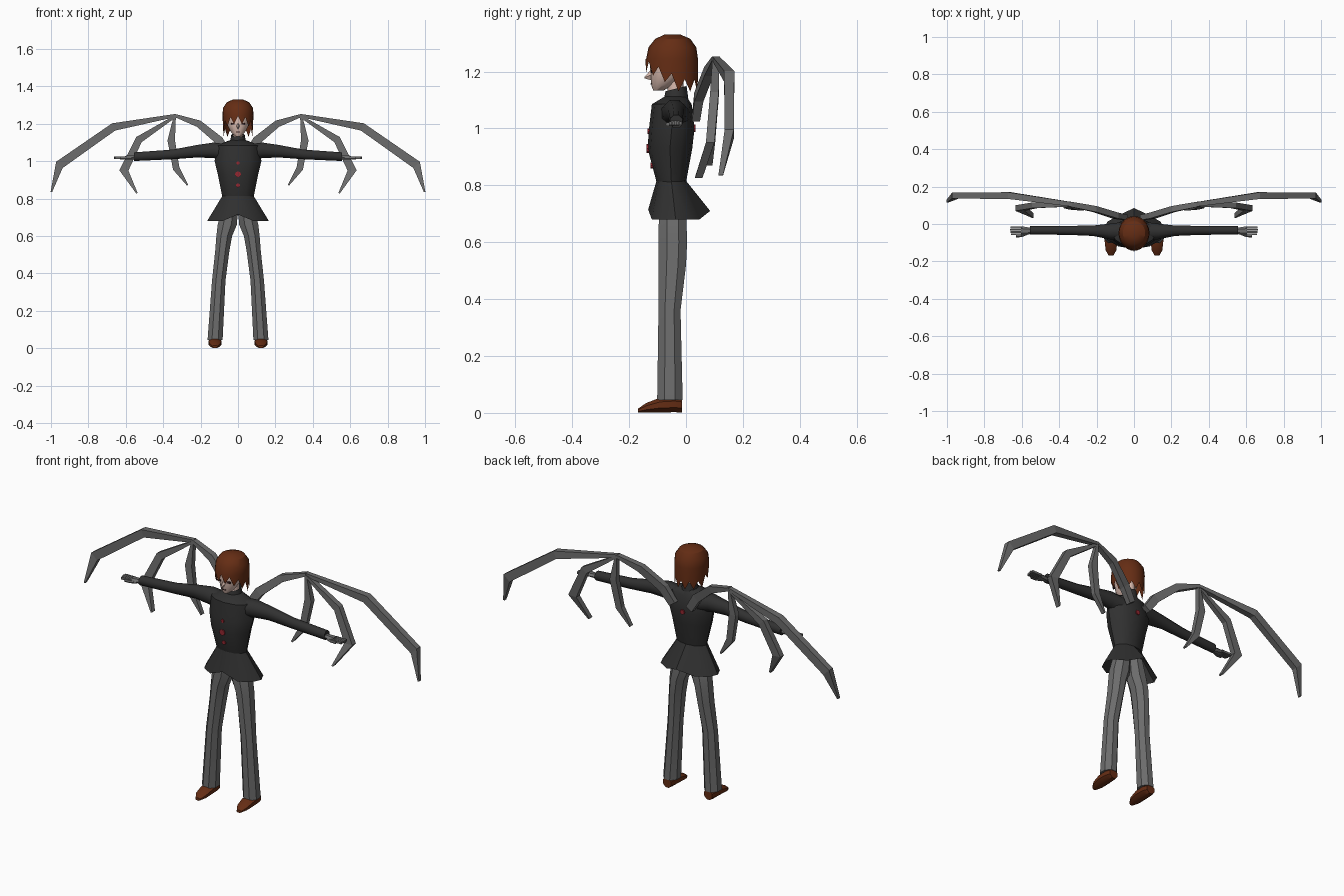
import bpy, bmesh, math
from mathutils import Vector

if "Cube" in bpy.data.objects:
    bpy.data.objects.remove(bpy.data.objects["Cube"])


def material(name, r, g, b):
    m = bpy.data.materials.new(name)
    m.diffuse_color = (r, g, b, 1)
    m.use_nodes = True
    m.node_tree.nodes["Principled BSDF"].inputs["Base Color"].default_value = m.diffuse_color
    return m


COAT = material("coat black", 0.03, 0.03, 0.03)
GREY = material("cloth grey", 0.15, 0.15, 0.15)
BROWN = material("russet brown", 0.13, 0.026, 0.007)
SKIN = material("pale skin", 0.70, 0.50, 0.43)
RED = material("button red", 0.30, 0.02, 0.03)
DARK = material("eye dark", 0.04, 0.015, 0.015)


def finish(name, bm, mat, mirror=False, smooth=0):
    bmesh.ops.recalc_face_normals(bm, faces=bm.faces)
    me = bpy.data.meshes.new(name)
    bm.to_mesh(me)
    bm.free()
    me.materials.append(mat)
    ob = bpy.data.objects.new(name, me)
    bpy.context.collection.objects.link(ob)
    if mirror:
        ob.modifiers.new("mirror", 'MIRROR')
    if smooth:
        bpy.ops.object.select_all(action='DESELECT')
        ob.select_set(True)
        bpy.context.view_layer.objects.active = ob
        bpy.ops.object.shade_smooth_by_angle(angle=math.radians(smooth))
    return ob


def loft(name, rings, mat, mirror=False, smooth=0, caps=(True, True)):
    bm = bmesh.new()
    vs = [[bm.verts.new(p) for p in r] for r in rings]
    n = len(vs[0])
    for a, b in zip(vs, vs[1:]):
        for i in range(n):
            bm.faces.new((a[i], a[(i + 1) % n], b[(i + 1) % n], b[i]))
    if caps[0]:
        bm.faces.new(vs[0])
    if caps[1]:
        bm.faces.new(vs[-1])
    return finish(name, bm, mat, mirror, smooth)


def ring(axis, pos, a0, a1, b0, b1, n=12, off=0.0):
    """Ellipse spanning a0..a1, b0..b1 in the plane across the given axis."""
    out = []
    for i in range(n):
        t = 2 * math.pi * (i + off) / n
        a = (a0 + a1) / 2 + (a1 - a0) / 2 * math.cos(t)
        b = (b0 + b1) / 2 + (b1 - b0) / 2 * math.sin(t)
        out.append({'x': (pos, a, b), 'y': (a, pos, b), 'z': (a, b, pos)}[axis])
    return out


def box(name, c, s, mat, mirror=False):
    bm = bmesh.new()
    bmesh.ops.create_cube(bm, size=1)
    for v in bm.verts:
        v.co = Vector(c) + Vector([v.co[k] * s[k] for k in range(3)])
    return finish(name, bm, mat, mirror)


def blade(name, pts, mat):
    """Square-section bar through (x, y, z, half width, half depth) points, mirrored."""
    rings = []
    for i, (x, y, z, w, d) in enumerate(pts):
        p, q = pts[max(i - 1, 0)], pts[min(i + 1, len(pts) - 1)]
        t = Vector((q[0] - p[0], 0, q[2] - p[2])).normalized()
        n, dy, c = Vector((-t.z, 0, t.x)) * w, Vector((0, d, 0)), Vector((x, y, z))
        rings.append([c + n + dy, c + n - dy, c - n - dy, c - n + dy])
    return loft(name, rings, mat, mirror=True)


# Coat body
loft("coat_body", [ring('z', z, -w, w, y0, y1) for z, w, y0, y1 in (
    (1.115, .035, -.07, .0), (1.085, .115, -.12, .02), (1.0, .125, -.13, .03),
    (.93, .108, -.135, .022), (.81, .084, -.103, .0))], COAT, smooth=40)

# Flared coat skirt with a front notch and a raised back point
hem = []
for i, (x, y, z) in enumerate(ring('z', .68, -.165, .165, -.133, .06)):
    if i == 9:
        z = .715
    if i == 3:
        y, z = .085, .71
    hem.append((x, y, z))
loft("coat_skirt", [ring('z', .815, -.083, .083, -.104, .001), hem], COAT,
     smooth=40, caps=(True, False))

# Collar, higher at the back
top = [(x, y, 1.14 + .25 * (y + .035)) for x, y, z in ring('z', 0, -.036, .036, -.072, .002)]
loft("collar", [ring('z', 1.09, -.045, .045, -.08, .01), top], COAT, smooth=40, caps=(False, False))
loft("neck", [ring('z', z, -.028, .028, -.065, -.008) for z in (1.09, 1.2)], SKIN, smooth=40)

# Sleeves
loft("sleeve", [ring('x', x, y - ry, y + ry, z - rz, z + rz, 8, .5) for x, y, ry, z, rz in (
    (.06, -.04, .055, 1.045, .05), (.13, -.04, .045, 1.058, .045),
    (.22, -.036, .03, 1.053, .036), (.35, -.034, .026, 1.036, .028),
    (.555, -.034, .024, 1.024, .025))], COAT, True, 50)

# Hands
loft("palm", [ring('x', x, -.037 - w, -.037 + w, 1.02 - h, 1.02 + h, 6) for x, w, h in (
    (.54, .014, .012), (.57, .02, .012), (.605, .025, .01))], GREY, True)
for k in range(4):
    y = -.019 - .012 * k
    box("finger", (.633 - .003 * abs(k - 1), y, 1.018), (.062, .010, .012), GREY, True)
loft("thumb", [ring('x', x, y - .008, y + .008, 1.008, 1.022, 6) for x, y in (
    (.57, -.05), (.60, -.062), (.63, -.064))], GREY, True)

# Trousers
loft("trouser_leg", [ring('z', z, a, b, y0, y1, 8, .5) for z, a, b, y0, y1 in (
    (.045, .079, .166, -.105, -.008), (.36, .064, .142, -.100, -.016),
    (.52, .043, .125, -.100, .004), (.60, .028, .119, -.100, .008),
    (.66, .002, .113, -.100, .006), (.76, -.005, .085, -.095, .0))], GREY, True, 35)

# Shoes
loft("shoe", [ring('y', y, .123 - w, .123 + w, 0, h, 8, .5) for y, w, h in (
    (-.168, .014, .016), (-.14, .031, .036), (-.09, .037, .056),
    (-.04, .035, .06), (-.014, .026, .056))], BROWN, True, 40)

# Head and nose
loft("face", [ring('z', z, -w, w, y0, y1) for z, w, y0, y1 in (
    (1.133, .014, -.115, -.08), (1.152, .036, -.122, -.045), (1.19, .056, -.125, -.005),
    (1.24, .062, -.128, .01), (1.29, .055, -.11, .0))], SKIN, smooth=40)
loft("nose", [ring('y', y, -w, w, z0, z1, 4) for y, w, z0, z1 in (
    (-.146, .002, 1.176, 1.181), (-.118, .011, 1.168, 1.212))], SKIN)
box("eye", (.028, -.119, 1.2), (.02, .008, .009), DARK, True)
box("mouth", (0, -.121, 1.156), (.022, .006, .004), DARK)

# Hair cap with a jagged hem that drops towards the back
N = 24
hem = []
for i, (x, y, z) in enumerate(ring('z', 0, -.08, .08, -.143, .042, N)):
    back = (y + .143) / .185
    z = 1.222 - .055 * min(1, back * 1.8) + (-.022 if i % 2 else .02)
    hem.append((x, y, z - .015 * (back > .6)))
loft("hair", [hem] + [ring('z', z, -w, w, y0, y1, N) for z, w, y0, y1 in (
    (1.245, .083, -.14, .042), (1.285, .08, -.132, .036),
    (1.315, .06, -.108, .015), (1.33, .026, -.075, -.02))], BROWN, smooth=30, caps=(False, True))

# Red buttons on the chest, and one on the back
for y, z, r in ((-.131, .99, .009), (-.134, .93, .016), (-.120, .87, .011), (.030, 1.0, .013)):
    loft("button", [ring('y', y + d, -r, r, z - r, z + r, 8) for d in (-.004, .004)], RED)

# Wing frames: arm, long outer spar, and two hooked inner spars
blade("wing_arm", [(.05, .035, 1.035, .02, .014), (.10, .045, 1.11, .023, .016),
                   (.21, .08, 1.20, .019, .016), (.34, .105, 1.245, .008, .014)], GREY)
blade("wing_outer_spar", [(.33, .105, 1.245, .008, .012), (.665, .152, 1.183, .021, .018),
                          (.955, .152, .98, .024, .016), (.998, .122, .835, .004, .008)], GREY)
blade("wing_middle_spar", [(.335, .105, 1.24, .006, .012), (.53, .10, 1.115, .020, .015),
                           (.61, .085, .95, .024, .015), (.54, .045, .828, .004, .013)], GREY)
blade("wing_inner_spar", [(.338, .105, 1.24, .006, .012), (.357, .10, 1.11, .020, .015),
                          (.33, .09, .96, .018, .013), (.27, .082, .872, .004, .011)], GREY)
